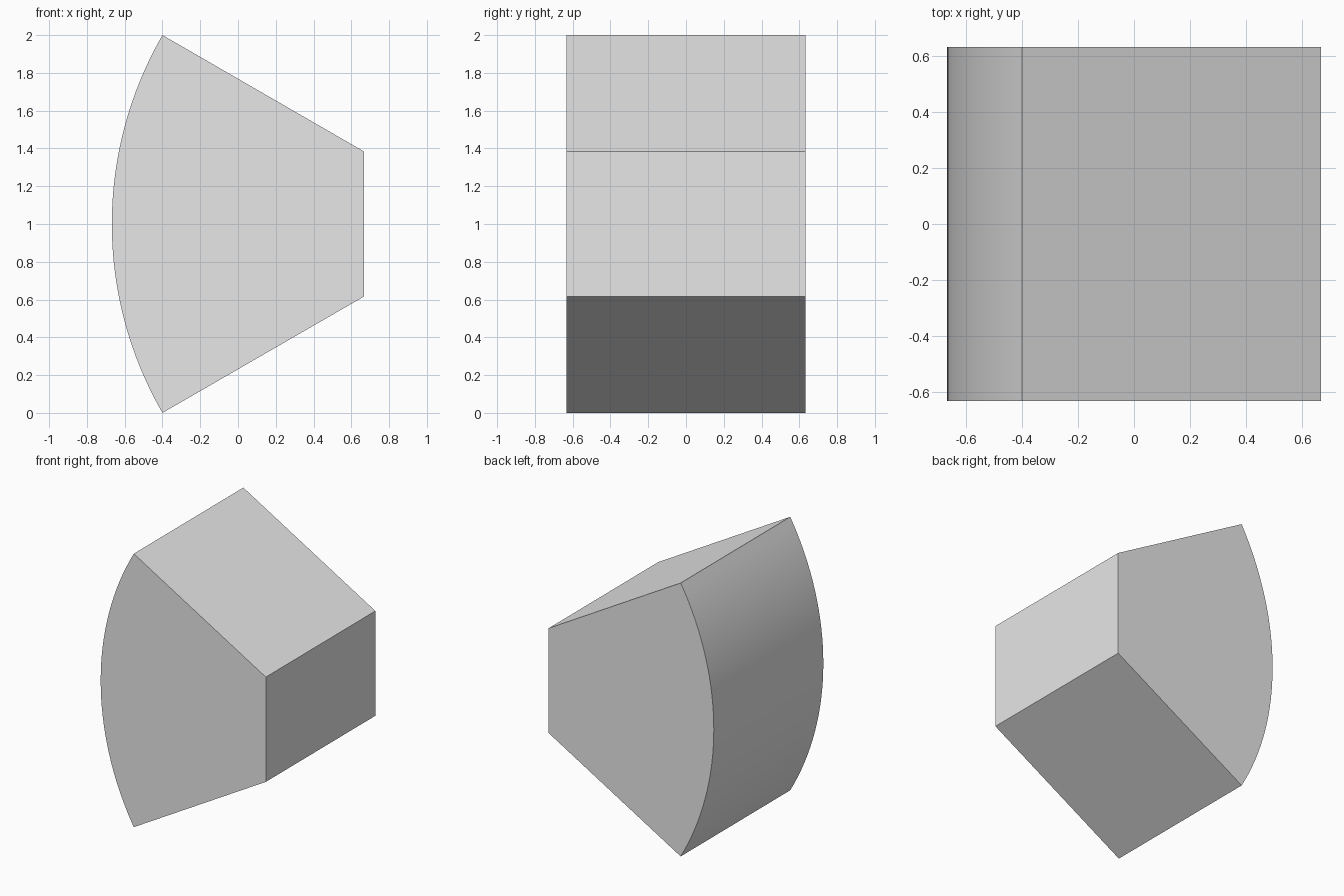
import bpy
import bmesh
import math

cube = bpy.data.objects.get("Cube")
if cube:
    bpy.data.objects.remove(cube, do_unlink=True)

# Plain grey material
grey = bpy.data.materials.new("light_grey")
grey.use_nodes = True
colour = (0.8, 0.8, 0.8, 1.0)
grey.diffuse_color = colour
grey.node_tree.nodes["Principled BSDF"].inputs["Base Color"].default_value = colour

RADIUS = 2.0
HALF_ANGLE = math.radians(30)
HALF_DEPTH = 0.633
FLAT_X = 0.668                 # flat inner end of the sector
CENTRE_X = RADIUS - FLAT_X     # centre of the curved face
SEGMENTS = 32

# Sector profile: curved outer face, then the flat inner end
profile = []
for i in range(SEGMENTS + 1):
    a = HALF_ANGLE * (2 * i / SEGMENTS - 1)
    profile.append((CENTRE_X - RADIUS * math.cos(a), 1 + RADIUS * math.sin(a)))
half_end = (FLAT_X - CENTRE_X) * math.tan(HALF_ANGLE)
profile += [(FLAT_X, 1 - half_end), (FLAT_X, 1 + half_end)]

# Extrude the profile from front to back
bm = bmesh.new()
front = bm.faces.new([bm.verts.new((x, -HALF_DEPTH, z)) for x, z in profile])
extruded = bmesh.ops.extrude_face_region(bm, geom=[front], use_keep_orig=True)
moved = [v for v in extruded["geom"] if isinstance(v, bmesh.types.BMVert)]
bmesh.ops.translate(bm, verts=moved, vec=(0, 2 * HALF_DEPTH, 0))
bmesh.ops.recalc_face_normals(bm, faces=bm.faces)

mesh = bpy.data.meshes.new("wedge_block")
bm.to_mesh(mesh)
bm.free()
mesh.materials.append(grey)
block = bpy.data.objects.new("wedge_block", mesh)
bpy.context.collection.objects.link(block)

# Smooth curved face with sharp corners
bpy.ops.object.select_all(action="DESELECT")
block.select_set(True)
bpy.context.view_layer.objects.active = block
bpy.ops.object.shade_smooth_by_angle(angle=math.radians(25))
